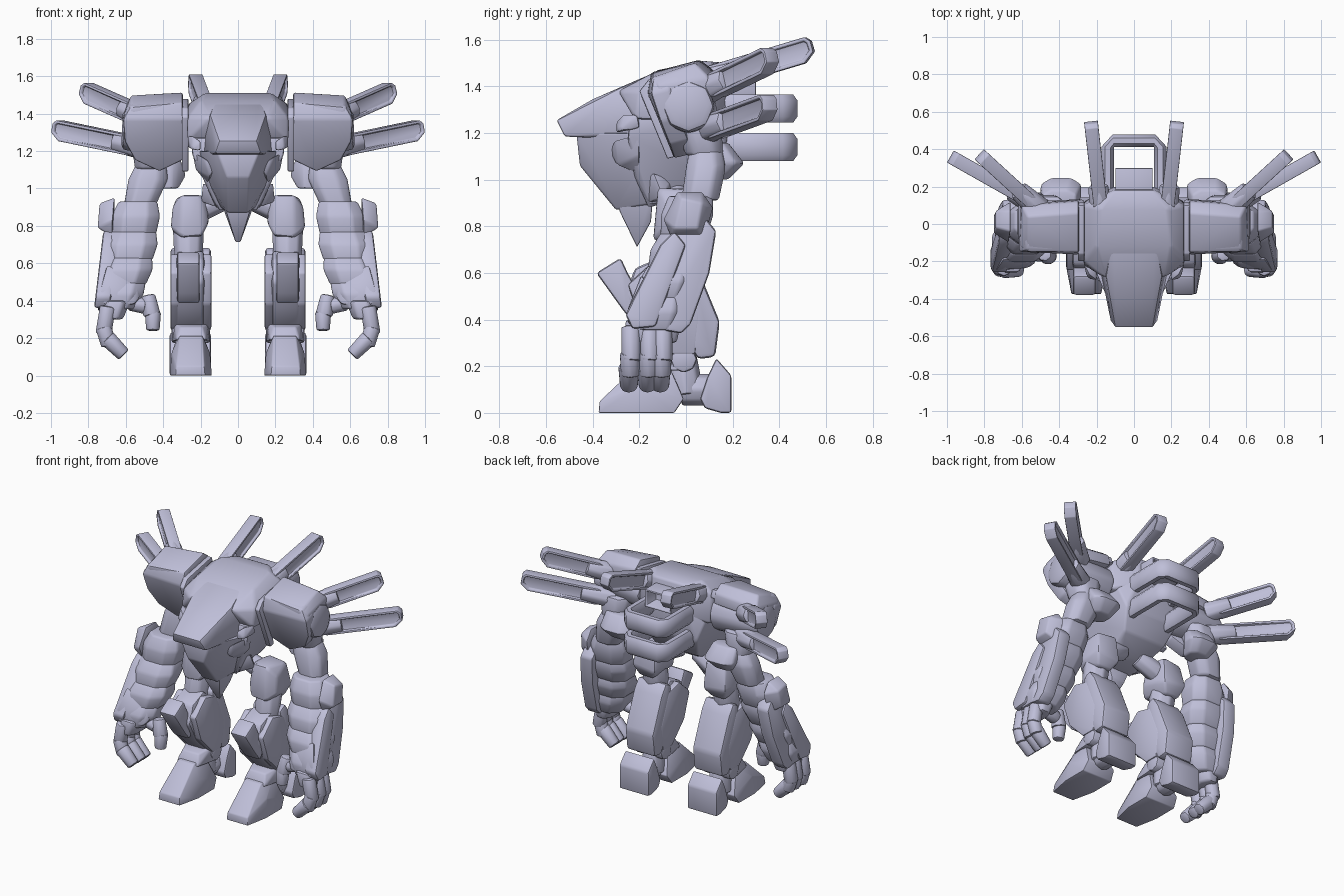
import bpy, bmesh, math
from mathutils import Vector, Matrix

if "Cube" in bpy.data.objects:
    bpy.data.objects.remove(bpy.data.objects["Cube"])

mat = bpy.data.materials.new("lavender_grey")
mat.diffuse_color = (0.52, 0.52, 0.69, 1)
mat.use_nodes = True
mat.node_tree.nodes["Principled BSDF"].inputs["Base Color"].default_value = mat.diffuse_color


def finish(name, bm, bevel=0.0, mirror=True, angle=35):
    """Bevel, smooth and optionally mirror a part built in world space."""
    bmesh.ops.recalc_face_normals(bm, faces=bm.faces)
    if bevel:
        edges = [e for e in bm.edges if len(e.link_faces) == 2 and e.calc_face_angle(0) > 0.35]
        bmesh.ops.bevel(bm, geom=edges, offset=bevel, segments=2, profile=0.5,
                        affect='EDGES', clamp_overlap=True)
    me = bpy.data.meshes.new(name)
    bm.to_mesh(me)
    bm.free()
    me.materials.append(mat)
    ob = bpy.data.objects.new(name, me)
    bpy.context.collection.objects.link(ob)
    bpy.ops.object.select_all(action='DESELECT')
    bpy.context.view_layer.objects.active = ob
    ob.select_set(True)
    bpy.ops.object.shade_smooth_by_angle(angle=math.radians(angle))
    if mirror:
        m = ob.modifiers.new("mirror", 'MIRROR')
        m.use_mirror_merge = False
    return ob


def hull(name, pts, bevel=0.015, sym=False, thick=None):
    """Convex block around points; sym repeats them across x = 0, thick adds a shifted copy."""
    bm = bmesh.new()
    pts = list(pts) + ([(-x, y, z) for x, y, z in pts if x] if sym else [])
    if thick:
        pts += [tuple(Vector(p) + Vector(thick)) for p in pts]
    for p in pts:
        bm.verts.new(p)
    r = bmesh.ops.convex_hull(bm, input=bm.verts)
    junk = {g for k in ("geom_interior", "geom_unused") for g in r[k]}
    bmesh.ops.delete(bm, geom=[g for g in junk if isinstance(g, bmesh.types.BMVert)], context='VERTS')
    bmesh.ops.dissolve_limit(bm, angle_limit=0.03, verts=bm.verts, edges=bm.edges)
    return finish(name, bm, bevel, not sym)


def prism(name, prof, x0, x1, bevel=0.015, lean=0):
    """Side profile of (y, z) points extruded from x0 to x1, leaning outward below z = 0.4."""
    bm = bmesh.new()
    f = bm.faces.new([bm.verts.new((x0 + lean * (.4 - z), y, z)) for y, z in prof])
    r = bmesh.ops.extrude_face_region(bm, geom=[f])
    bmesh.ops.translate(bm, vec=(x1 - x0, 0, 0),
                        verts=[v for v in r["geom"] if isinstance(v, bmesh.types.BMVert)])
    return finish(name, bm, bevel)


def octagon(c, rx, ry):
    return [(c[0] + rx * a, c[1] + ry * b, c[2]) for a, b in
            ((1, .5), (.5, 1), (-.5, 1), (-1, .5), (-1, -.5), (-.5, -1), (.5, -1), (1, -.5))]


def limb(name, a, b, r0, r1, bevel=0.012):
    """Chunky eight sided segment from a to b."""
    bm = bmesh.new()
    a, b = Vector(a), Vector(b)
    m = Matrix.Translation((a + b) / 2) @ (b - a).to_track_quat('Z', 'Y').to_matrix().to_4x4()
    bmesh.ops.create_cone(bm, cap_ends=True, segments=8, radius1=r0, radius2=r1,
                          depth=(b - a).length, matrix=m)
    return finish(name, bm, bevel)


def quill(name, a, b, h=0.054, t=0.037):
    """Flat finger shaped blade with a sunken panel on both sides."""
    a, b = Vector(a), Vector(b)
    d = (b - a).normalized()
    side = d.cross(Vector((0, 0, 1))).normalized()
    up = side.cross(d)
    L = (b - a).length
    prof = ((0, -h * .7), (.06, -h), (L - .05, -h), (L, -h * .3), (L, h * .6),
            (L - .02, h), (.06, h), (0, h * .7))
    bm = bmesh.new()
    f = bm.faces.new([bm.verts.new(a + d * u + up * v - side * t) for u, v in prof])
    r = bmesh.ops.extrude_face_region(bm, geom=[f])
    bmesh.ops.translate(bm, vec=side * 2 * t,
                        verts=[v for v in r["geom"] if isinstance(v, bmesh.types.BMVert)])
    bmesh.ops.recalc_face_normals(bm, faces=bm.faces)
    bm.normal_update()
    caps = [f for f in bm.faces if abs(f.normal.dot(side)) > .9]
    bmesh.ops.inset_individual(bm, faces=caps, thickness=.015, depth=0)
    bmesh.ops.inset_individual(bm, faces=caps, thickness=.004, depth=-.014)
    return finish(name, bm, 0.004)


# Head shell: crown sloping forward into a blunt snout
hull("crown", [(.2, -.12, 1.47), (.18, .08, 1.51), (.11, .18, 1.5), (.27, -.2, 1.38), (.27, .1, 1.45),
               (.27, -.22, 1.26), (.27, .12, 1.25), (.12, .2, 1.3), (.16, -.29, 1.38)], .015, sym=True)
hull("snout", [(.1, -.555, 1.255), (.125, -.52, 1.185), (.135, -.4, 1.18), (.1, -.4, 1.345), (.15, -.28, 1.395),
               (.16, -.28, 1.2), (.2, -.15, 1.2), (.12, -.1, 1.475)], .012, sym=True)

# Jaw keel tapering down to a point
hull("jaw", [(.115, -.47, 1.2), (.06, -.455, 1.06), (.045, -.37, 1.01), (.21, -.25, 1.2), (.15, -.22, 1.02),
             (.055, -.3, .87), (.12, -.12, 1.2), (.1, -.12, .9)], .01, sym=True)
hull("keel_tip", [(.08, -.3, 1.0), (.06, -.285, .865), (.012, -.21, .71), (.1, -.14, .95),
                  (.05, -.15, .82)], .006, sym=True)

# Torso tapering down and forward
hull("torso", [(.25, -.24, 1.27), (.25, .12, 1.3), (.245, -.25, 1.18), (.2, .17, 1.13), (.155, -.22, 1.01),
               (.16, .1, 1.0), (.11, -.16, .88), (.09, -.03, .92), (.12, .2, 1.35)], .02, sym=True)
hull("cheek", [(.19, -.31, 1.17), (.25, -.2, 1.2), (.23, -.2, 1.1), (.15, -.3, 1.06), (.16, -.2, 1.02),
               (.12, -.33, 1.12)], .012)
hull("eye_block", [(.2, -.3, 1.2), (.25, -.29, 1.21), (.27, -.2, 1.22), (.27, -.21, 1.28),
                   (.24, -.27, 1.28), (.2, -.3, 1.25), (.2, -.2, 1.25)], .008)

# Vent box on the upper back, hollow to the rear
bm = bmesh.new()
bmesh.ops.create_cube(bm, size=1, matrix=Matrix.Translation((0, .2, 1.4)) @ Matrix.Diagonal((.2, .2, .12, 1)))
bm.normal_update()
rear = [f for f in bm.faces if f.normal.y > .9]
bmesh.ops.inset_individual(bm, faces=rear, thickness=.02, depth=0)
bmesh.ops.inset_individual(bm, faces=rear, thickness=.002, depth=-.1)
finish("back_vent", bm, .008, False)

# Two U shaped guard bars behind the back
for name, z in (("upper", 1.305), ("lower", 1.14)):
    path = ((.14, .08), (.14, .25), (.14, .41), (.11, .445))
    path += tuple((-x, y) for x, y in reversed(path))
    bm = bmesh.new()
    rings = []
    for i, p in enumerate(path):
        q, r = Vector(path[max(i - 1, 0)]), Vector(path[min(i + 1, len(path) - 1)])
        t = (r - q).normalized()
        n = Vector((t.y, -t.x))
        rings.append([bm.verts.new((p[0] + n.x * u, p[1] + n.y * u, z + v)) for u, v in
                      ((.033, .035), (.015, .06), (-.015, .06), (-.033, .035),
                       (-.033, -.035), (-.015, -.06), (.015, -.06), (.033, -.035))])
    for a, b in zip(rings, rings[1:]):
        for k in range(8):
            bm.faces.new((a[k], a[k - 1], b[k - 1], b[k]))
    bm.faces.new(rings[0])
    bm.faces.new(rings[-1])
    finish(name + "_guard_bar", bm, 0, False, 50)

# Shoulder pad: front and top shells over a round joint, with collar plate and thruster
hull("shoulder_front", [(.295, -.165, 1.37), (.295, -.07, 1.15), (.42, -.05, 1.09), (.55, -.07, 1.15),
                        (.605, -.11, 1.25), (.615, -.15, 1.37), (.575, -.14, 1.44), (.295, -.15, 1.46)],
     .012, thick=(0, .08, .02))
hull("shoulder_top", [(.295, -.15, 1.46), (.295, .06, 1.515), (.295, .12, 1.47), (.57, -.15, 1.435), (.57, .04, 1.5),
                      (.6, .1, 1.44), (.61, -.12, 1.4)], .012, thick=(0, .01, -.07))
prism("collar_plate", ((-.2, 1.38), (-.16, 1.43), (.1, 1.48), (.12, 1.43), (-.12, 1.36),
                       (-.04, 1.1), (-.08, 1.09)), .265, .3, .006)
limb("shoulder_joint", (.26, .01, 1.3), (.62, .01, 1.315), .13, .115, .03)
hull("arm_root", octagon((.46, .05, 1.25), .11, .1) + octagon((.47, .08, 1.1), .08, .08), .02)
hull("thruster", octagon((.39, .12, 1.0), .07, .06) + octagon((.39, .18, 1.07), .11, .07)
     + octagon((.4, .13, 1.16), .09, .05), .012)

# Radiating quills and their sockets
for name, a, b in (("top", (.175, .06, 1.42), (.23, .545, 1.565)),
                   ("middle", (.53, .1, 1.39), (.825, .37, 1.52)),
                   ("outer", (.52, .1, 1.22), (.98, .36, 1.315))):
    quill(name + "_quill", a, b)
    a, b = Vector(a), Vector(b)
    limb(name + "_quill_socket", a - (b - a) * .1, a + (b - a) * .3, .07, .055)

# Upper arm and elbow
hull("upper_arm", octagon((.465, .085, 1.13), .08, .07) + octagon((.48, .085, 1.05), .105, .085)
     + octagon((.525, .06, .91), .085, .08), .015)
hull("elbow_cap", [(.66, -.04, .95), (.66, .07, .95), (.66, .12, .88), (.67, .08, .74), (.67, -.06, .74),
                   (.67, -.1, .83), (.74, -.02, .92), (.74, .07, .9), (.75, .05, .79), (.75, -.05, .79)], .01)

# Forearm: four overlapping bands plus a leaning outer shield
levels = [(.535, .02, .93, .115, .105), (.56, -.01, .77, .135, .11), (.585, -.06, .63, .14, .115),
          (.615, -.1, .5, .135, .12), (.65, -.13, .37, .11, .115)]
for i, (p, q) in enumerate(zip(levels, levels[1:])):
    m = [(u + v) / 2 for u, v in zip(p, q)]
    hull(f"forearm_band_{i}", octagon(p[:3], p[3] * .9, p[4] * .9) + octagon(m[:3], m[3] * 1.04, m[4] * 1.04)
         + octagon((q[0], q[1], q[2] - .015), q[3] * .9, q[4] * .9), .012)
prism("forearm_shield", ((-.05, .8), (.08, .84), (.13, .78), (.1, .6), (.02, .38), (-.02, .34), (-.13, .36)),
      .65, .745, .015, .1)
prism("forearm_ridge", ((-.11, .72), (-.05, .78), (.0, .72), (-.13, .37), (-.23, .36), (-.26, .42)),
      .68, .765, .015, .12)
hull("wrist_guard", [(.52, -.2, .42), (.55, -.23, .38), (.72, -.25, .38), (.74, -.25, .45), (.7, -.19, .6),
                     (.54, -.2, .5), (.6, -.1, .38), (.72, -.1, .4)], .012)

# Hand: palm, three curled fingers and a thumb
hull("palm", octagon((.655, -.14, .4), .08, .12) + octagon((.67, -.15, .3), .055, .11), .015)
for i, y in enumerate((-.235, -.155, -.1)):
    limb(f"finger_{i}_base", (.695, y, .37), (.72, y, .22), .045, .045)
    limb(f"finger_{i}_middle", (.72, y - .005, .26), (.69, y - .005, .16), .045, .044)
    limb(f"finger_{i}_tip", (.7, y - .01, .2), (.61, y - .01, .11), .048, .04)
limb("thumb_root", (.58, -.15, .39), (.49, -.16, .37), .045, .045)
limb("thumb_base", (.48, -.16, .43), (.46, -.17, .32), .04, .05)
limb("thumb_tip", (.455, -.17, .34), (.455, -.18, .24), .046, .038)

# Hips and thighs
limb("hip_joint", (.06, -.04, .95), (.24, -.02, .87), .06, .07)
hull("hip_flap", [(.13, -.18, 1.0), (.19, -.14, 1.03), (.2, -.1, .93), (.12, -.16, .9),
                  (.14, -.06, 1.0), (.13, -.06, .92)], .008)
hull("thigh", [(.2, -.12, .965), (.3, -.12, .965), (.35, -.08, .9), (.36, -.1, .79), (.3, -.14, .74), (.19, -.14, .75),
               (.155, -.1, .82), (.165, -.05, .95), (.33, .05, .95), (.19, .06, .96), (.35, .08, .8),
               (.18, .08, .78), (.22, .04, .72), (.32, .04, .72)], .015)
limb("thigh_post", (.265, -.04, .78), (.265, -.08, .55), .085, .075)

# Lower leg: knee guard, shin, side plates and calf shell
prism("knee_guard", ((-.385, .6), (-.28, .665), (-.25, .6), (-.17, .46), (-.22, .38), (-.27, .44)), .205, .325, .015)
prism("shin", ((-.26, .5), (-.22, .62), (-.1, .67), (-.02, .6), (.05, .28), (-.08, .26), (-.18, .36)),
      .18, .33, .02)
for name, x in (("inner", .142), ("outer", .312)):
    prism(name + "_shin_plate", ((-.25, .55), (-.14, .65), (-.02, .62), (.06, .42), (.04, .25), (-.06, .25),
                                 (-.19, .38)), x, x + .05, .012)
prism("calf_shell", ((-.06, .66), (.0, .69), (.05, .62), (.145, .39), (.125, .24), (.05, .23), (-.02, .35)),
      .145, .36, .02)

# Foot: ankle, toe wedge and heel
limb("ankle", (.15, -.01, .23), (.355, -.01, .23), .058, .058)
limb("ankle_post", (.25, -.02, .28), (.25, .0, .08), .06, .08)
limb("heel_link", (.25, -.02, .1), (.25, .11, .1), .07, .07)
hull("instep", [(.19, -.15, .26), (.31, -.15, .26), (.16, -.05, .28), (.34, -.05, .28),
                (.17, -.19, .19), (.33, -.19, .19), (.15, -.03, .18), (.355, -.03, .18)], .01)
hull("toe", [(.175, -.375, 0), (.335, -.375, 0), (.18, -.37, .05), (.33, -.37, .05), (.19, -.2, .21), (.31, -.2, .21),
             (.19, -.08, .22), (.32, -.08, .22), (.14, -.05, 0), (.365, -.05, 0), (.15, -.01, .06),
             (.355, -.01, .06), (.15, -.2, .12), (.355, -.2, .12), (.14, -.22, 0), (.365, -.22, 0)], .006)
prism("heel", ((.13, .235), (.195, .16), (.195, 0), (.15, 0), (.08, .02), (.06, .06), (.09, .15)), .145, .365, .012)
